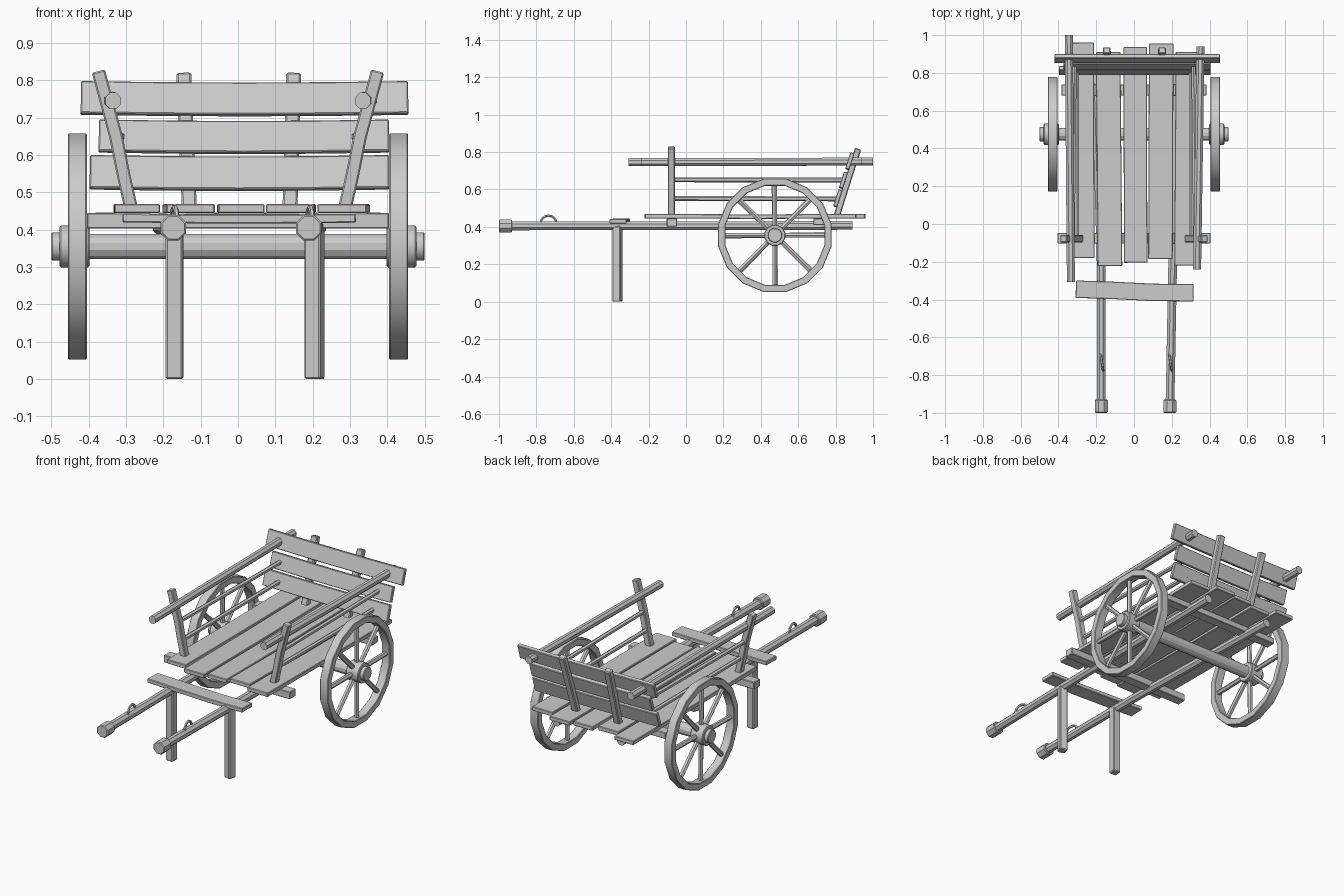
import bpy, bmesh
from math import sin, cos, pi
from mathutils import Vector

if "Cube" in bpy.data.objects:
    bpy.data.objects.remove(bpy.data.objects["Cube"])


def finish(name, bm, bevel=0, smooth=False):
    bmesh.ops.recalc_face_normals(bm, faces=bm.faces[:])
    me = bpy.data.meshes.new(name)
    bm.to_mesh(me)
    bm.free()
    ob = bpy.data.objects.new(name, me)
    bpy.context.collection.objects.link(ob)
    if bevel:
        m = ob.modifiers.new("bevel", 'BEVEL')
        m.width, m.segments = bevel, 1
        m.limit_method, m.angle_limit = 'ANGLE', 1.0
    if smooth:
        bpy.ops.object.select_all(action='DESELECT')
        ob.select_set(True)
        bpy.context.view_layer.objects.active = ob
        bpy.ops.object.shade_smooth_by_angle(angle=0.6)
    return ob


def sweep(name, pts, section, ref, bevel=0):
    """Sweep a 2D section (across, along ref) through a path."""
    bm = bmesh.new()
    pts = [Vector(p) for p in pts]
    rings = []
    for i, p in enumerate(pts):
        t = (pts[min(i + 1, len(pts) - 1)] - pts[max(i - 1, 0)]).normalized()
        side = t.cross(Vector(ref)).normalized()
        up = side.cross(t)
        rings.append([bm.verts.new(p + side * a + up * b) for a, b in section])
    n = len(section)
    for r, s in zip(rings, rings[1:]):
        for k in range(n):
            bm.faces.new((r[k], r[(k + 1) % n], s[(k + 1) % n], s[k]))
    bm.faces.new(rings[0][::-1])
    bm.faces.new(rings[-1])
    return finish(name, bm, bevel)


def rod(name, pts, r, n=8, ref=(0, 0, 1), bevel=0):
    sec = [(r * cos(2 * pi * (k + .5) / n), r * sin(2 * pi * (k + .5) / n)) for k in range(n)]
    return sweep(name, pts, sec, ref, bevel)


def plank(name, pts, w, h, ref=(0, 0, 1), bevel=.003):
    sec = [(-w / 2, -h / 2), (w / 2, -h / 2), (w / 2, h / 2), (-w / 2, h / 2)]
    return sweep(name, pts, sec, ref, bevel)


def lathe(name, profile, n, y, z, bevel=0):
    """Revolve a closed (x, radius) loop about the axle line."""
    bm = bmesh.new()
    rings = [[bm.verts.new((x, y + r * sin(2 * pi * (k + .5) / n), z + r * cos(2 * pi * (k + .5) / n)))
              for x, r in profile] for k in range(n)]
    m = len(profile)
    for k in range(n):
        a, b = rings[k], rings[(k + 1) % n]
        for j in range(m):
            bm.faces.new((a[j], a[(j + 1) % m], b[(j + 1) % m], b[j]))
    return finish(name, bm, bevel, True)


# wheels and axle
WY, WZ = .475, .355
rod("axle", [(-.5, WY, WZ), (.5, WY, WZ)], .035, 12)
for s, side in ((-1, "left"), (1, "right")):
    lathe(side + "_wheel_rim", [(s * .405, .27), (s * .456, .27), (s * .456, .309), (s * .405, .309)],
          16, WY, WZ, .003)
    lathe(side + "_hub", [(s * .398, .03), (s * .398, .058), (s * .478, .058), (s * .478, .03)],
          12, WY, WZ, .004)
    lathe(side + "_axle_cap", [(s * .47, .01), (s * .47, .039), (s * .5, .039), (s * .5, .01)],
          12, WY, WZ, .003)
    for k in range(8):
        a = k * pi / 4 + (.02 if s < 0 else 0)
        d = Vector((0, cos(a), sin(a)))
        c = Vector((s * .43, WY, WZ))
        rod(f"{side}_spoke_{k}", [c + d * .04, c + d * .28], .014, 6, (1, 0, 0))

# shafts with end grips, rope rings and legs
for side, xs, lx, turn in (("left", (-.173, -.174, -.205), -.17, .05),
                           ("right", (.19, .205, .212), .205, .3)):
    rod(side + "_shaft", [(xs[0], -.98, .405), (xs[1], -.2, .406), (xs[2], .89, .408)], .025)
    rod(side + "_shaft_grip", [(xs[0], -1, .405), (xs[0], -.93, .405)], .037, bevel=.004)
    x = xs[0] + .003
    rod(side + "_rope_ring", [(x - .007 * cos(a * pi / 8), -.735 + .042 * cos(a * pi / 8), .42 + .04 * sin(a * pi / 8))
                              for a in range(9)], .007, 6, (1, 0, 0))
    plank(side + "_leg", [(lx, -.367, 0), (lx, -.367, .2), (lx, -.367, .405)], .046, .046,
          (sin(turn), cos(turn), 0), .005)

# cross beams, front cross board and floor planks
plank("front_crossbeam", [(-.405, -.075, .424), (.405, -.075, .424)], .056, .042)
plank("rear_crossbeam", [(-.385, .71, .428), (.385, .71, .428)], .058, .036)
plank("front_cross_board", [(-.308, -.345, .432), (-.1, -.352, .429), (.1, -.362, .429), (.315, -.364, .431)],
      .092, .024)
for i, (x0, x1, y0, y1, w) in enumerate(((-.27, -.273, -.18, .96, .122), (-.127, -.137, -.222, .91, .13),
                                         (.009, .006, -.205, .937, .124), (.14, .144, -.185, .955, .13),
                                         (.279, .287, -.22, .91, .132))):
    plank(f"floor_plank_{i + 1}", [(x0, y0, .457), ((x0 + x1) / 2, .36, .455), (x1, y1, .457)], w, .024)

# side posts and rails
for s, side, y0, y1, x0, x1 in ((-1, "left", -.308, 1, -.334, -.345), (1, "right", -.24, .94, .334, .352)):
    plank(side + "_side_post", [(s * .28, -.078, .43), (s * .305, -.078, .54), (s * .327, -.078, .65),
                                (s * .374, -.078, .825)], .036, .038, (0, 1, 0), .004)
    rod(side + "_top_rail", [(x0, y0, .746), (x1, y1, .749)], .023)
    rod(side + "_middle_rail", [(s * .325, -.09, .652), (s * .315, .85, .65)], .013, 6)
    rod(side + "_lower_rail", [(s * .302, -.09, .552), (s * .302, .82, .55)], .013, 6)

# leaning tailboard
back = Vector((0, -.95, .31))
for i, (xa, xb, y, z, h) in enumerate(((-.397, .405, .812, .554, .092), (-.373, .405, .842, .651, .088),
                                       (-.421, .456, .876, .753, .09))):
    n = 4
    plank(f"tailboard_{i + 1}", [(xa + (xb - xa) * k / n, y, z - .004 * sin(pi * k / n)) for k in range(n + 1)],
          h, .022, back)
for side, xa, xb in (("left", -.13, -.145), ("right", .139, .149)):
    plank(side + "_tailboard_post", [(xa, .803, .45), ((xa + xb) / 2, .86, .63), (xb, .92, .817)],
          .04, .034, (0, 1, 0), .005)
